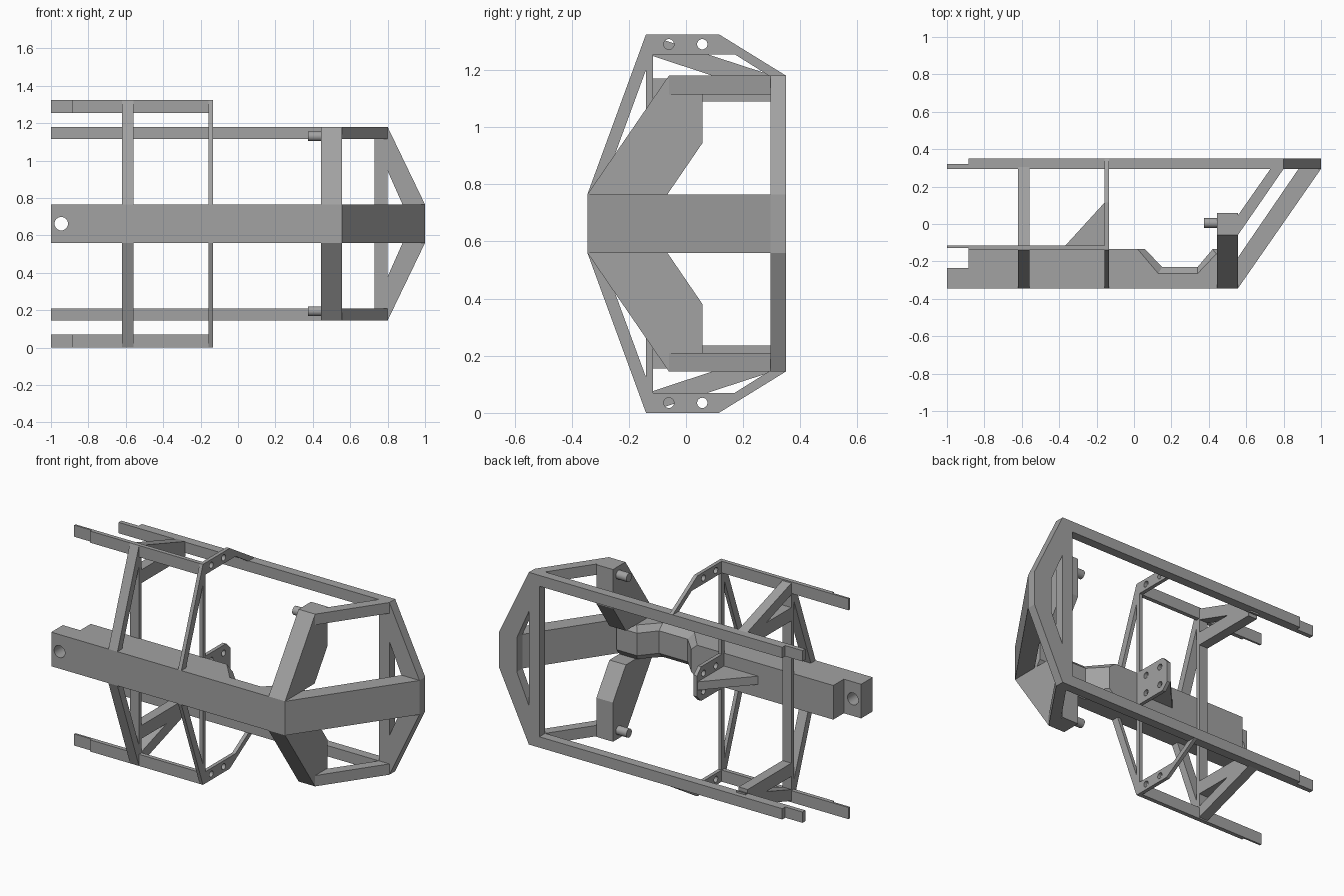
import bpy, bmesh
from mathutils import Vector, Matrix

cube = bpy.data.objects.get("Cube")
if cube:
    bpy.data.objects.remove(cube)

MID = 0.6625            # height of the symmetry plane
LOW, HIGH = 0.56, 0.765  # main beam bottom and top

grey = bpy.data.materials.new("frame_grey")
grey.use_nodes = True
colour = (0.36, 0.36, 0.36, 1)
grey.diffuse_color = colour
grey.node_tree.nodes["Principled BSDF"].inputs["Base Color"].default_value = colour


def place(axis, a, b, c):
    """Point (a, b) of a profile whose extrusion axis has the value c."""
    return {"x": (c, a, b), "y": (a, c, b), "z": (a, b, c)}[axis]


def loft(name, axis, sections):
    """Solid through a list of (position, profile) sections."""
    bm = bmesh.new()
    rings = [[bm.verts.new(place(axis, a, b, c)) for a, b in pts] for c, pts in sections]
    for r, s in zip(rings, rings[1:]):
        for i in range(len(r)):
            j = (i + 1) % len(r)
            bm.faces.new((r[i], r[j], s[j], s[i]))
    bm.faces.new(rings[0])
    bm.faces.new(rings[-1])
    bmesh.ops.recalc_face_normals(bm, faces=bm.faces)
    mesh = bpy.data.meshes.new(name)
    bm.to_mesh(mesh)
    bm.free()
    mesh.materials.append(grey)
    ob = bpy.data.objects.new(name, mesh)
    bpy.context.collection.objects.link(ob)
    return ob


def prism(name, axis, lo, hi, pts):
    return loft(name, axis, [(lo, pts), (hi, pts)])


def box(name, x, y, z):
    return prism(name, "z", z[0], z[1], [(x[0], y[0]), (x[1], y[0]), (x[1], y[1]), (x[0], y[1])])


def rod(name, axis, centre, radius, length):
    bpy.ops.mesh.primitive_cylinder_add(vertices=32, radius=radius, depth=length)
    ob = bpy.context.object
    ob.name = name
    turn = Vector((0, 0, 1)).rotation_difference(Vector(place(axis, 0, 0, 1)))
    ob.data.transform(Matrix.Translation(centre) @ turn.to_matrix().to_4x4())
    ob.data.materials.append(grey)
    bpy.ops.object.shade_smooth_by_angle()
    return ob


def drill(ob, axis, centre, radius):
    cutter = rod("drill", axis, centre, radius, 0.3)
    cutter.hide_render = True
    mod = ob.modifiers.new("hole", "BOOLEAN")
    mod.object, mod.solver = cutter, "EXACT"
    bpy.context.view_layer.objects.active = ob
    bpy.ops.object.modifier_apply(modifier=mod.name)
    bpy.data.objects.remove(cutter)


def mirrored(ob):
    """Copy the part across the horizontal symmetry plane."""
    twin = ob.copy()
    twin.data = ob.data.copy()
    twin.name = "lower_" + ob.name
    twin.data.transform(Matrix.Translation((0, 0, 2 * MID)) @ Matrix.Scale(-1, 4, (0, 0, 1)))
    twin.data.flip_normals()
    bpy.context.collection.objects.link(twin)


# Main beam with a chamfered dip and a pierced tongue
tail = [(-0.885, -0.135), (-0.885, -0.235), (-1, -0.235), (-1, -0.345), (0.555, -0.345)]
edge = tail + [(0.555, -0.16), (0.44, -0.16), (0.34, -0.265), (0.13, -0.265), (0.02, -0.135)]
core = tail + [(0.555, -0.135), (0.42, -0.135), (0.34, -0.23), (0.15, -0.23), (0.06, -0.135)]
beam = loft("main_beam", "z", [(LOW, edge), (LOW + 0.035, core), (HIGH - 0.035, core), (HIGH, edge)])
drill(beam, "y", (-0.945, -0.29, MID), 0.036)

# Nose beam sweeping back to the end plate
prism("nose_beam", "z", LOW, HIGH,
      [(0.555, -0.345), (1, 0.295), (0.88, 0.295), (0.555, -0.18)])

# End plate with its window, built as upright, side bars and outer edge
upright = box("end_upright", (0.73, 0.8), (0.295, 0.35), (0.145, 1.18))
box("end_bar", (0.88, 1), (0.295, 0.35), (LOW, HIGH))
mirrored(prism("end_slope", "y", 0.295, 0.35,
               [(0.8, 1.18), (1, HIGH), (0.88, HIGH), (0.8, 0.945)]))

# Back rails with stepped ends
mirrored(prism("back_rail", "z", 1.115, 1.18,
               [(-1, 0.295), (0.73, 0.295), (0.73, 0.35), (-0.885, 0.35), (-0.885, 0.322), (-1, 0.322)]))

# Front rails with stepped ends
mirrored(prism("front_rail", "z", 1.255, 1.325,
               [(-0.885, -0.14), (-0.135, -0.14), (-0.135, -0.115), (-1, -0.115), (-1, -0.127), (-0.885, -0.127)]))

# Cross arms, pegs and the struts joining them to the end plate
mirrored(prism("cross_arm", "x", 0.445, 0.555,
               [(-0.345, HIGH), (-0.06, 1.18), (0.058, 1.18), (0.058, 0.945), (-0.065, HIGH)]))
mirrored(rod("arm_peg", "x", (0.41, 0.005, 1.13), 0.026, 0.07))
mirrored(prism("nose_strut", "z", 1.115, 1.18,
               [(0.555, -0.06), (0.8, 0.295), (0.73, 0.295), (0.555, 0.045)]))

# Two rib frames: sloping strut and post each
for name, lo, hi in (("wide", -0.62, -0.56), ("thin", -0.157, -0.135)):
    mirrored(prism(name + "_strut", "x", lo, hi,
                   [(-0.345, HIGH), (-0.14, 1.325), (-0.14, 1.2), (-0.3, HIGH)]))
    box(name + "_post", (lo, hi), (-0.14, -0.115), (0.07, 1.255))

# Wide rib braces
mirrored(prism("wide_brace", "x", -0.62, -0.56,
               [(-0.14, 1.325), (0.32, 1.175), (0.32, 1.105), (-0.12, 1.25)]))
mirrored(box("wide_crossbar", (-0.62, -0.56), (-0.12, 0.3), (1.09, 1.17)))

# Thin rib head with two holes
head = prism("thin_head", "x", -0.157, -0.135,
             [(-0.14, 1.325), (0.115, 1.325), (0.35, 1.18), (0.29, 1.18), (0.17, 1.255), (-0.14, 1.255)])
for y in (-0.06, 0.057):
    drill(head, "x", (-0.146, y, 1.29), 0.018)
mirrored(head)

# Centre plate with four holes, and its gusset
plate = prism("centre_plate", "x", -0.157, -0.135,
              [(-0.14, LOW), (0.08, LOW), (0.12, LOW + 0.04), (0.12, HIGH - 0.04), (0.08, HIGH), (-0.14, HIGH)])
for y in (-0.06, 0.057):
    for z in (MID - 0.055, MID + 0.055):
        drill(plate, "x", (-0.146, y, z), 0.018)
prism("plate_gusset", "z", MID - 0.025, MID + 0.025,
      [(-0.385, -0.135), (-0.157, -0.135), (-0.157, 0.115)])
